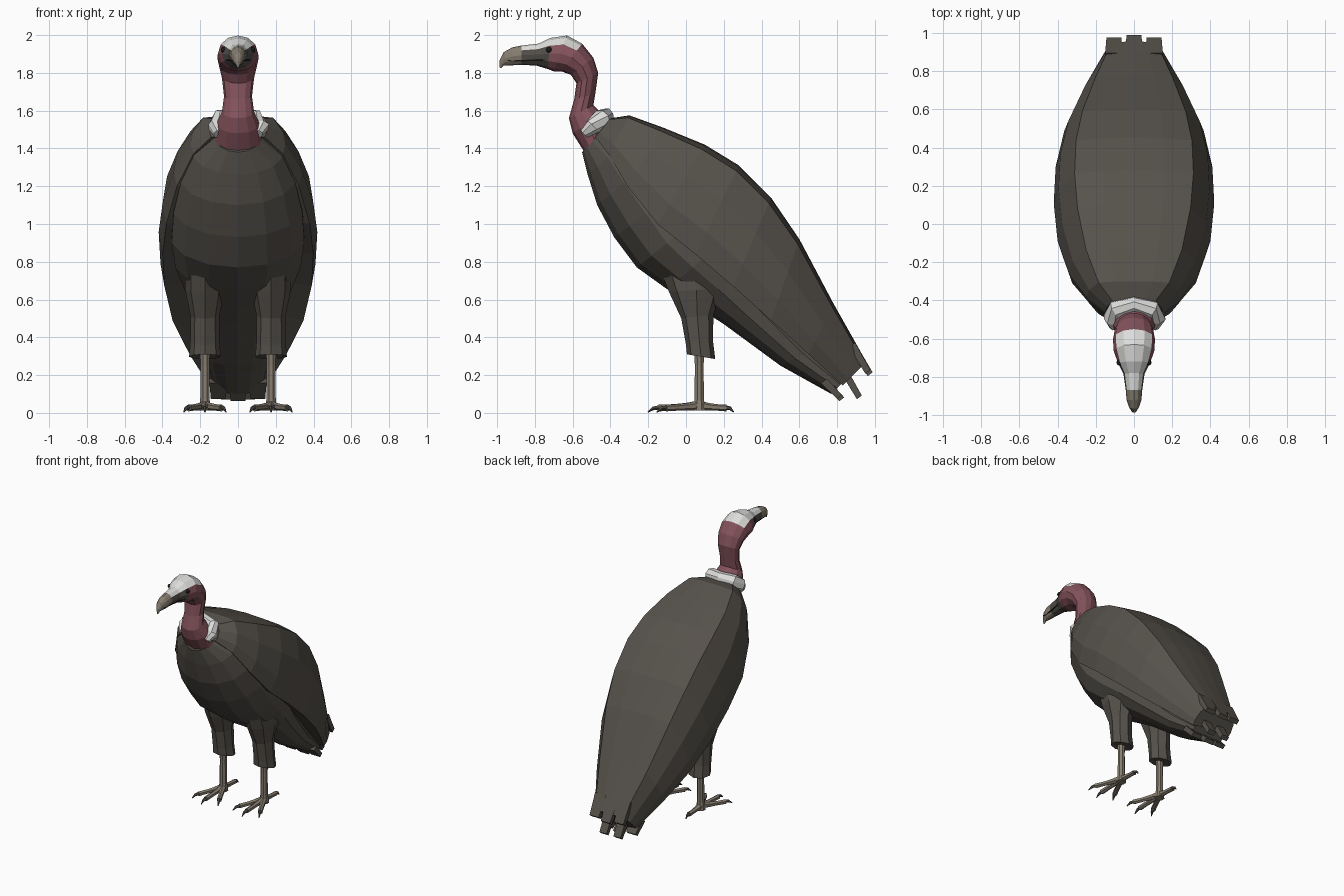
import bpy, bmesh, math, random
from mathutils import Vector

if "Cube" in bpy.data.objects:
    bpy.data.objects.remove(bpy.data.objects["Cube"])

random.seed(4)


def mat(name, c):
    m = bpy.data.materials.new(name)
    m.diffuse_color = (*c, 1)
    m.use_nodes = True
    m.node_tree.nodes["Principled BSDF"].inputs["Base Color"].default_value = m.diffuse_color
    return m


PLUMAGE = mat("dark_brown_plumage", (0.093, 0.083, 0.070))
SKIN = mat("dusky_pink_skin", (0.23, 0.085, 0.105))
WHITE = mat("white_down", (0.72, 0.72, 0.71))
FACE = mat("grey_face", (0.085, 0.078, 0.068))
HORN = mat("tan_horn", (0.24, 0.205, 0.16))
BLACK = mat("black", (0.012, 0.011, 0.011))


def skin_rings(name, rings, mats, rule=None):
    """Join rings of points into a closed tube; rule(segment, side) picks the material."""
    bm = bmesh.new()
    vs = [[bm.verts.new(p) for p in r] for r in rings]
    n = len(rings[0])
    for i in range(len(vs) - 1):
        for j in range(n):
            k = (j + 1) % n
            f = bm.faces.new((vs[i][j], vs[i][k], vs[i + 1][k], vs[i + 1][j]))
            if rule:
                f.material_index = rule(i, j)
    bm.faces.new(vs[0])
    cap = bm.faces.new(vs[-1])
    if rule:
        cap.material_index = rule(len(vs) - 2, n // 2)
    bmesh.ops.recalc_face_normals(bm, faces=bm.faces)
    me = bpy.data.meshes.new(name)
    bm.to_mesh(me)
    bm.free()
    for m in mats:
        me.materials.append(m)
    ob = bpy.data.objects.new(name, me)
    bpy.context.collection.objects.link(ob)
    return ob


def oval(n):
    return [(math.sin(2 * math.pi * i / n), (1 - math.cos(2 * math.pi * i / n)) / 2) for i in range(n)]


def loft(name, stations, profile, mats, rule=None, x0=0.0):
    """Stations are (top y, top z, bottom y, bottom z, half width)."""
    rings = [[(x0 + u * w, ty + (by - ty) * t, tz + (bz - tz) * t) for u, t in profile]
             for ty, tz, by, bz, w in stations]
    return skin_rings(name, rings, mats, rule)


def tube(name, pts, radii, m, n=6, jitter=0.0):
    pts = [Vector(p) for p in pts]
    rings = []
    for i, p in enumerate(pts):
        d = (pts[min(i + 1, len(pts) - 1)] - pts[max(i - 1, 0)]).normalized()
        a = d.cross(Vector((0, 0, 1)) if abs(d.z) < 0.8 else Vector((0, 1, 0))).normalized()
        b = d.cross(a)
        ring = []
        for k in range(n):
            t = 2 * math.pi * (k + 0.5) / n
            r = radii[i] * (1 + random.uniform(-jitter, jitter))
            ring.append(p + a * r * math.cos(t) + b * r * math.sin(t))
        rings.append(ring)
    return skin_rings(name, rings, [m])


# Chest, belly and underside of the tail
loft("belly", [
    (-.42, 1.54, -.55, 1.38, .12), (-.25, 1.50, -.52, 1.26, .24),
    (-.10, 1.40, -.47, 1.10, .31), (.05, 1.25, -.38, .93, .35),
    (.15, 1.10, -.26, .77, .36), (.25, .95, -.10, .655, .34),
    (.35, .80, .06, .56, .29), (.50, .60, .20, .47, .24),
    (.70, .35, .50, .25, .17), (.85, .18, .77, .10, .13)], oval(14), [PLUMAGE])

# Folded wings and back: flat top, ridge, then side panel with a free lower edge
half = [(.38, .012), (.74, .06), (.94, .40), (1, .75), (.95, 1), (.65, .95)]
mantle = [(0, 0)] + half + [(0, .9)] + [(-u, t) for u, t in reversed(half)]
loft("folded_wings", [
    (-.40, 1.56, -.48, 1.46, .15), (-.30, 1.575, -.41, 1.37, .25),
    (-.12, 1.51, -.31, 1.20, .34), (.10, 1.42, -.15, 1.00, .40),
    (.28, 1.31, .05, .84, .42), (.45, 1.14, .25, .67, .41),
    (.60, .92, .45, .49, .365), (.78, .58, .65, .31, .27),
    (.955, .27, .83, .145, .16)], mantle, [PLUMAGE])

# Feather tips: three stepped rows
rows = [("upper", (.88, .36), (.975, .205), (-.105, 0, .105), .046),
        ("middle", (.82, .25), (.925, .075), (-.06, .06), .035),
        ("lower", (.73, .17), (.825, .072), (-.105, 0, .105), .046)]
for label, b, t, xs, w in rows:
    for x in xs:
        drop = .12 * abs(x)
        loft(label + "_feather_tip", [
            (b[0] + .016, b[1] + .012, b[0] - .016, b[1] - .012, w),
            (t[0] + .013 - drop, t[1] + .01 + drop, t[0] - .013 - drop, t[1] - .01 + drop, w * .85)],
            [(-1, 0), (1, 0), (1, 1), (-1, 1)], [PLUMAGE], x0=x)


# Neck and head: skin, white crown, grey face, horn beak
def head_rule(i, j):
    if i >= 10:
        return 3
    if i >= 6 and j in (0, 1, 10, 11):
        return 1
    return 2 if i >= 8 else 0


loft("neck_and_head", [
    (-.42, 1.47, -.525, 1.36, .13), (-.44, 1.58, -.60, 1.48, .115),
    (-.49, 1.63, -.62, 1.56, .085), (-.48, 1.69, -.592, 1.66, .074),
    (-.465, 1.80, -.58, 1.745, .085), (-.49, 1.88, -.61, 1.79, .10),
    (-.55, 1.955, -.66, 1.808, .11), (-.63, 1.998, -.70, 1.808, .106),
    (-.72, 1.985, -.73, 1.82, .085), (-.78, 1.955, -.79, 1.838, .055),
    (-.87, 1.945, -.87, 1.843, .043), (-.92, 1.935, -.92, 1.84, .039),
    (-.965, 1.91, -.95, 1.84, .027), (-.987, 1.865, -.965, 1.838, .014),
    (-.988, 1.828, -.979, 1.825, .004)],
    oval(12), [SKIN, WHITE, FACE, HORN], head_rule)

# Mouth line: thin plate following the beak outline
loft("mouth_line", [
    (-.745, 1.872, -.745, 1.866, .068), (-.79, 1.873, -.79, 1.867, .050),
    (-.87, 1.868, -.87, 1.862, .0395), (-.945, 1.868, -.945, 1.862, .030)],
    [(-1, 0), (1, 0), (1, 1), (-1, 1)], [BLACK])

# Downy collar wrapped round the back of the neck
side = [(.105, -.535, 1.475), (.115, -.495, 1.515), (.09, -.45, 1.555)]
tube("collar", side + [(0, -.425, 1.57)] + [(-x, y, z) for x, y, z in reversed(side)],
     [.027, .048, .05, .046, .05, .048, .027], WHITE, 8, .12)

for s in (-1, 1):
    tag = "right_" if s > 0 else "left_"
    x = .175 * s
    # Eye
    bpy.ops.mesh.primitive_uv_sphere_add(segments=10, ring_count=6, radius=.016,
                                         location=(.076 * s, -.725, 1.922))
    eye = bpy.context.object
    eye.name = tag + "eye"
    eye.data.materials.append(BLACK)
    # Feathered thigh
    loft(tag + "thigh", [
        (.22, .90, -.17, .84, .10), (.20, .66, -.09, .64, .105),
        (.145, .52, -.025, .50, .076), (.143, .38, .0, .36, .078),
        (.155, .285, .005, .31, .084), (.13, .29, .03, .315, .06)],
        oval(8), [PLUMAGE], x0=x)
    # Shank, flared into the foot
    tube(tag + "shank", [(x, .07, .34), (x, .07, .25), (x, .07, .07), (x, .07, .012)],
         [.03, .025, .027, .036], HORN, 8)
    # Toes and claws
    for label, dx, dy in (("inner", -.095, -.19), ("middle", 0, -.23),
                          ("outer", .095, -.19), ("rear", 0, .155)):
        ex, ey = x + dx * s, .07 + dy
        at = lambda f, z: (x + dx * s * f, .07 + dy * f, z)
        tube(tag + label + "_toe", [at(0, .04), at(.3, .033), at(.6, .029), at(.93, .026)],
             [.026, .02, .017, .018], HORN)
        tube(tag + label + "_claw", [at(.9, .028), at(1.05, .025), at(1.18, .004)],
             [.013, .010, .003], FACE, 5)
